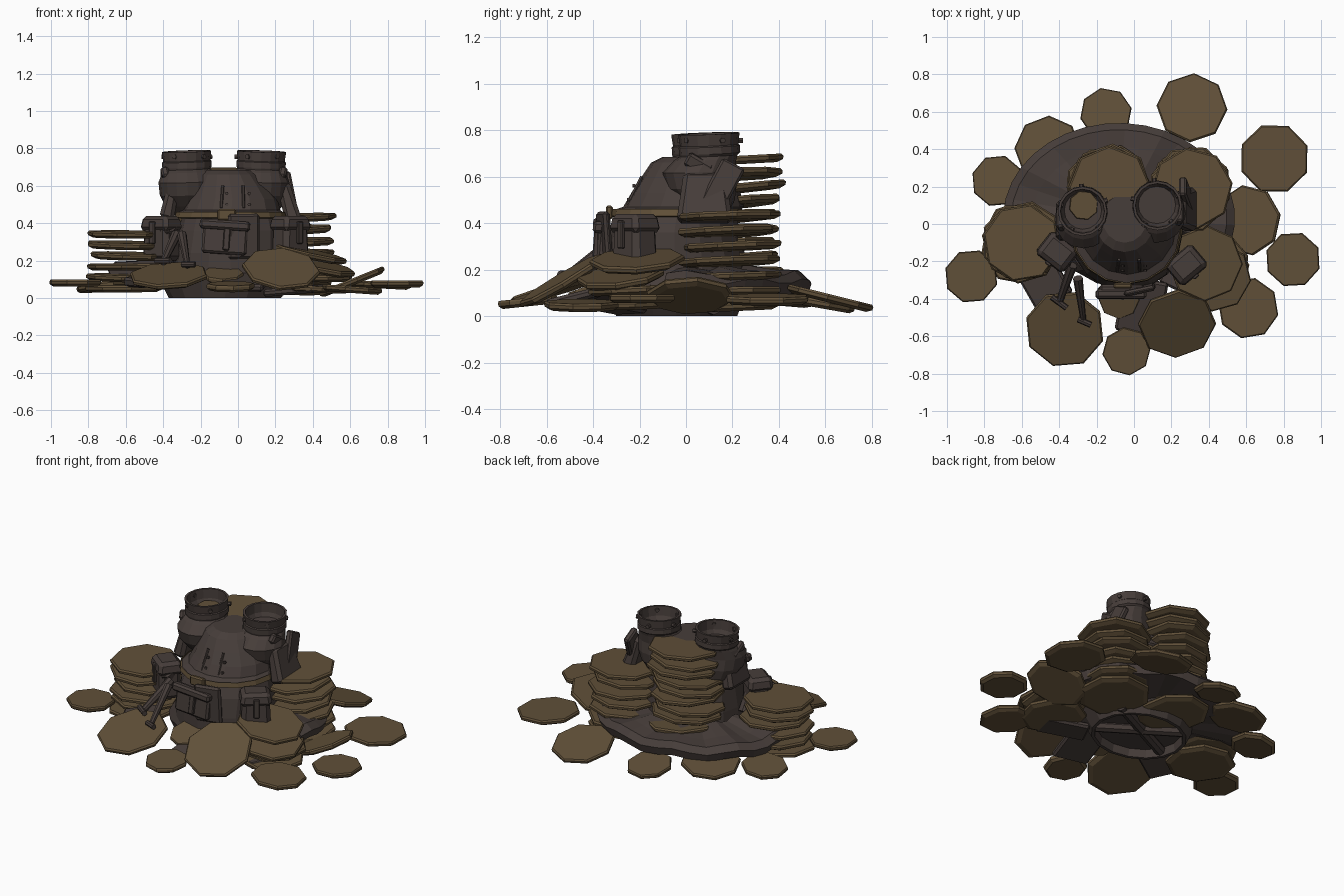
import bpy, bmesh, math, random
from math import sin, cos, pi, radians
from mathutils import Vector, Matrix, Quaternion

if "Cube" in bpy.data.objects:
    bpy.data.objects.remove(bpy.data.objects["Cube"])
random.seed(4)

def material(name, c):
    m = bpy.data.materials.new(name)
    m.diffuse_color = (*c, 1)
    m.use_nodes = True
    m.node_tree.nodes["Principled BSDF"].inputs["Base Color"].default_value = m.diffuse_color
    return m
GOLD = material("dull_gold", (0.118, 0.080, 0.040))
DARK = material("dark_leather", (0.062, 0.047, 0.042))

def finish(name, bm, mat, matrix=None):
    bmesh.ops.recalc_face_normals(bm, faces=bm.faces)
    me = bpy.data.meshes.new(name)
    bm.to_mesh(me)
    bm.free()
    me.materials.append(mat)
    ob = bpy.data.objects.new(name, me)
    bpy.context.collection.objects.link(ob)
    if matrix:
        ob.matrix_world = matrix
    return ob

def loft(name, rings, mat, sides=16, matrix=None, caps=True):
    """rings: (z, cx, cy, rx, ry)"""
    bm = bmesh.new()
    rows = [[bm.verts.new((cx + rx * cos(2 * pi * i / sides), cy + ry * sin(2 * pi * i / sides), z))
             for i in range(sides)] for z, cx, cy, rx, ry in rings]
    for a, b in zip(rows, rows[1:]):
        for i in range(sides):
            j = (i + 1) % sides
            bm.faces.new((a[i], a[j], b[j], b[i]))
    if caps:
        bm.faces.new(rows[0])
        bm.faces.new(rows[-1])
    return finish(name, bm, mat, matrix)

def round_rings(pts):
    return [(z, 0, 0, r, r) for r, z in pts]

def place(loc, down=0, tilt=0, spin=0):
    """tilt lowers the side that faces the direction 'down' (degrees)"""
    d = radians(down)
    q = Quaternion((-sin(d), cos(d), 0), radians(tilt))
    return Matrix.Translation(loc) @ q.to_matrix().to_4x4() @ Matrix.Rotation(spin, 4, 'Z')

def coin(name, x, y, z, r, down=0, tilt=0, t=0.036):
    loft(name, round_rings([(r * .86, -t / 2), (r * .99, -t * .15), (r, t * .25), (r * .96, t / 2)]),
         GOLD, 8, place((x, y, z), down, tilt, random.random() * pi))

def box(name, loc, size, mat, rot=(0, 0, 0), bevel=0.012, taper=1):
    bm = bmesh.new()
    bmesh.ops.create_cube(bm, size=1)
    for v in bm.verts:
        k = taper if v.co.z > 0 else 1
        v.co = Vector((v.co.x * size[0] * k, v.co.y * size[1] * k, v.co.z * size[2]))
    if bevel:
        bmesh.ops.bevel(bm, geom=bm.edges[:], offset=bevel, segments=1, affect='EDGES')
    m = Matrix.Translation(loc)
    for a, ax in zip(rot, 'XYZ'):
        m = m @ Matrix.Rotation(radians(a), 4, ax)
    return finish(name, bm, mat, m)

def rod(name, a, b, r, mat, r2=None, sides=8):
    a, b = Vector(a), Vector(b)
    q = (b - a).to_track_quat('Z', 'Y').to_matrix().to_4x4()
    loft(name, round_rings([(r, 0), (r2 or r, (b - a).length)]), mat, sides, Matrix.Translation(a) @ q)

# coin stacks: x, y, radius, bottom z, top z, tilt of each coin toward the front
for s, (x, y, r, z0, z1, tilt) in enumerate([(-.60, -.10, .21, .05, .34, 0), (.42, -.23, .20, .05, .11, 0),
                                             (.31, .19, .22, .04, .43, 1), (-.13, .20, .22, .06, .67, 3)]):
    n = round((z1 - z0) / .062)
    for i in range(n + 1):
        j = 0 if i == n else .022
        coin(f"stack_{s}_coin_{i}", x + random.uniform(-j, j), y + random.uniform(-j, j),
             z0 + (z1 - z0) * i / n, r, -90 + random.uniform(-60, 60), tilt + random.uniform(0, 3))
coin("leaning_side_coin", .38, -.21, .235, .205, -15, 13)
coin("slipped_side_coin", .44, -.28, .165, .19, -30, 14)

# loose coins: x, y, z, radius, downhill direction, tilt
loose = [(.31, .62, .075, .19, 90, 14), (.75, .35, .07, .19, 0, 3), (.85, -.19, .075, .15, 0, 0),
         (.61, .02, .085, .19, 180, 22), (.61, -.45, .045, .165, 0, 4), (-.15, .59, .05, .14, 90, 10),
         (-.46, .40, .08, .18, 130, 10), (-.73, .23, .06, .14, 150, 8), (-.87, -.28, .08, .145, 0, 0),
         (-.37, -.56, .115, .215, -100, 17), (-.04, -.68, .06, .13, -90, 6), (.23, -.53, .15, .21, -80, 31),
         (-.08, -.40, .12, .11, -90, 20)]
for i, (x, y, z, r, d, t) in enumerate(loose):
    coin(f"loose_coin_{i}", x, y, z, r, d, t)

# torso: lower coat, belt, chest
loft("base", [(.05, -.07, -.04, .27, .23), (.0, -.07, -.04, .28, .24), (.0, -.07, -.04, .30, .26),
              (.1, -.06, -.04, .36, .30), (.18, -.05, -.04, .32, .29)], DARK)
loft("coat", [(.12, -.04, -.05, .31, .31), (.24, -.04, -.05, .30, .31), (.36, -.03, -.05, .29, .28),
              (.43, -.03, -.04, .27, .26)], DARK)
loft("belt", [(.425, -.04, -.04, .27, .27), (.43, -.04, -.04, .30, .285), (.46, -.04, -.04, .29, .28)],
     GOLD, caps=False)
loft("chest", [(.455, -.04, -.04, .285, .275), (.47, -.035, -.01, .262, .26), (.53, -.03, 0, .24, .235),
               (.60, -.04, .01, .20, .20), (.66, -.05, .02, .16, .17), (.685, -.05, .03, .12, .13)], DARK)
box("front_flap", (-.07, -.355, .32), (.24, .05, .17), DARK, (-4, 4, 0))
box("front_flap_lid", (-.07, -.375, .39), (.27, .05, .05), DARK, (-4, 4, 0))
box("flap_strap", (-.06, -.385, .33), (.035, .025, .15), DARK, (-4, 4, 0), .005)
box("buckle", (-.06, -.33, .445), (.10, .03, .06), GOLD, (0, 0, 0), .008)
box("hanging_cloth", (.03, -.35, .33), (.17, .03, .24), DARK, (4, 0, 12))
for x in (-.09, .03):
    rod("chest_seam", (x, -.25, .48), (x * .9, -.19, .60), .008, DARK, sides=6)
    for z, y in ((.50, -.242), (.56, -.218)):
        rod("rivet", (x + .03, y, z), (x + .03, y - .012, z), .009, DARK, sides=6)

# two boots standing in the pile: bulging ankle leaning forward, hollow cuff
for name, x, y, dn in (("left_boot", -.27, .075, 230), ("right_boot", .12, .105, -50)):
    shape = [(-.17, -.01, .08), (-.12, -.02, .12), (-.06, -.04, .15), (.01, -.05, .155), (.06, -.02, .135),
             (.075, -.005, .125), (.085, 0, .132), (.115, 0, .132), (.12, 0, .126), (.17, 0, .132),
             (.17, 0, .118), (.11, 0, .113), (.085, 0, .10)]
    loft(name, [(z, 0, cy, r, r) for z, cy, r in shape], DARK, 16, place((x, y, .615), dn, 3))
    side = 1 if x > 0 else -1
    box(name + "_strap", (x + .12 * side, y - .05, .65), (.04, .12, .06), DARK, (-30, 12 * side, 0), .01)
    for k in range(5):
        a = k * 2 * pi / 5 + .4
        rod("stud", (x + .11 * cos(a), y + .11 * sin(a), .755),
            (x + .14 * cos(a), y + .14 * sin(a), .755), .013, DARK, sides=6)
coin("coin_in_boot", -.27, .10, .705, .08, 0, 6, .02)

# shoulder flaps
box("left_shoulder_flap", (-.36, .02, .53), (.08, .22, .22), DARK, (0, 12, 0), .02, .75)
box("right_shoulder_flap", (.27, .08, .51), (.09, .24, .22), DARK, (0, -16, 0), .02, .75)
box("right_side_plate", (.28, .15, .55), (.04, .11, .24), DARK, (-28, -10, 0), .01)

# belt pouches with lids and straps
for name, x, y, rz in (("left_pouch", -.41, -.15, -38), ("right_pouch", .28, -.22, 40)):
    m = Matrix.Rotation(radians(rz), 3, 'Z')
    c = Vector((x, y, 0))
    box(name, c + Vector((0, 0, .31)), (.18, .14, .22), DARK, (0, 0, rz), .025, .9)
    box(name + "_lid", c + Vector((0, 0, .40)), (.195, .16, .08), DARK, (0, 0, rz), .02, .85)
    box(name + "_strap", c + m @ Vector((0, -.078, .35)), (.035, .02, .12), DARK, (0, 0, rz), .005)

# sheathed dagger and knife below the left pouch
rod("dagger_sheath", (-.33, -.22, .34), (-.40, -.42, .19), .028, DARK, .018)
rod("dagger_guard", (-.44, -.39, .20), (-.36, -.45, .20), .016, DARK)
rod("knife_sheath", (-.30, -.29, .34), (-.27, -.52, .17), .026, DARK, .015)
rod("knife_guard", (-.30, -.51, .18), (-.23, -.54, .18), .016, DARK)
rod("bedroll", (-.38, -.08, .20), (-.38, -.20, .38), .05, DARK)

# cape lying around the back
bm = bmesh.new()
prof = [(.45, .21), (.75, .19), (.93, .185), (1, .15), (.97, .10), (.45, .09)]
rows = []
for i in range(21):
    a = radians(-14 + 202 * i / 20)
    w = .012 * sin(i * 1.7)
    rows.append([bm.verts.new((-.08 + .62 * f * cos(a), .03 + .51 * f * sin(a), z + w)) for f, z in prof])
for a, b in zip(rows, rows[1:]):
    for k in range(6):
        bm.faces.new((a[k], a[(k + 1) % 6], b[(k + 1) % 6], b[k]))
bm.faces.new(rows[0])
bm.faces.new(rows[-1])
finish("cape", bm, DARK)

# cloth tails in front and crossed straps beneath
box("front_tail", (.04, -.44, .09), (.24, .30, .04), DARK, (14, 0, -10), .012)
box("left_tail", (-.47, -.33, .10), (.22, .20, .05), DARK, (8, -8, 30), .012)
box("right_tail", (.30, -.30, .04), (.30, .16, .04), DARK, (0, -5, -25), .012)
rod("strap_beneath_a", (-.32, -.14, .04), (.2, .12, .04), .035, DARK)
rod("strap_beneath_b", (-.28, .12, .04), (.18, -.18, .04), .035, DARK)
